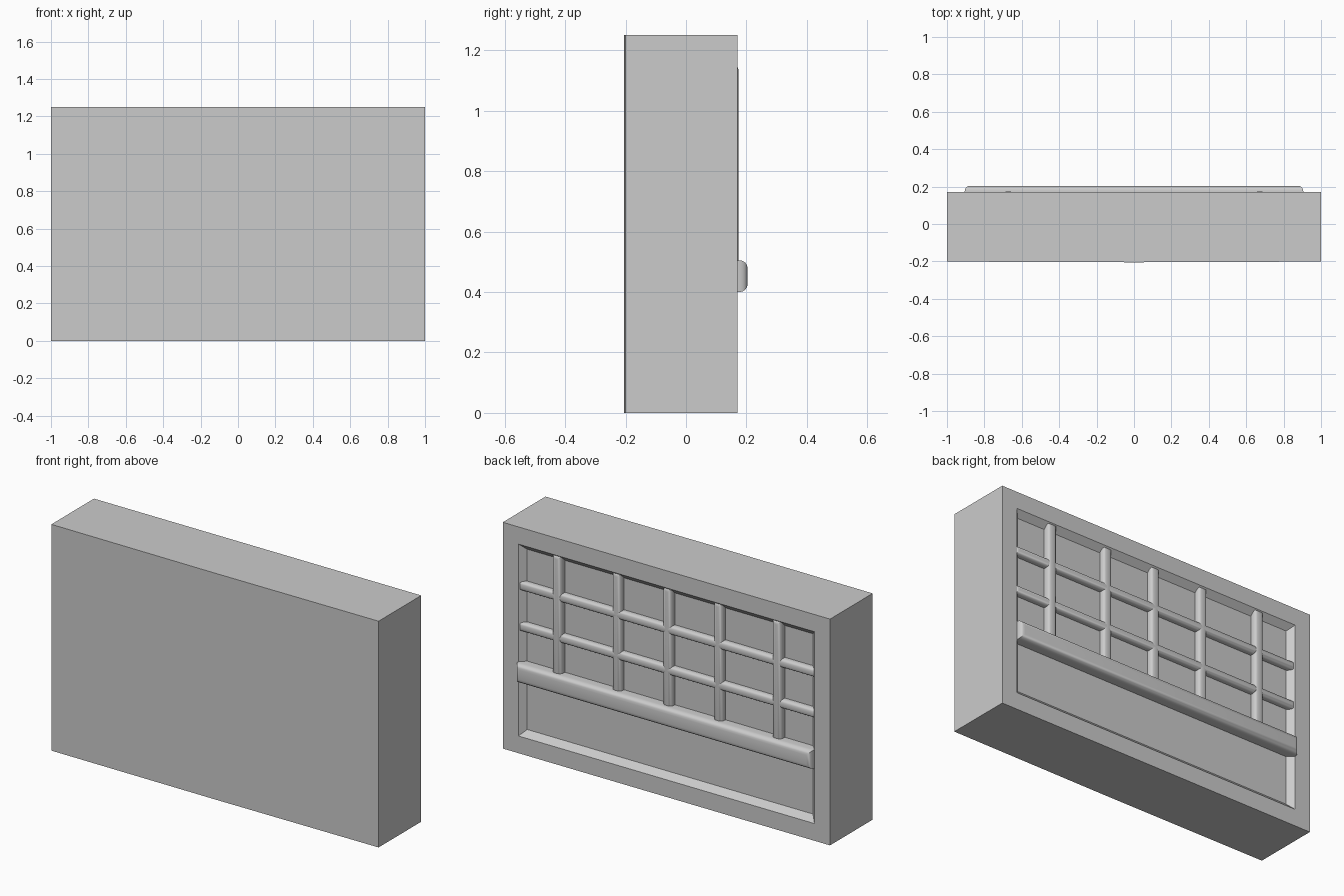
import bpy, bmesh

if "Cube" in bpy.data.objects:
    bpy.data.objects.remove(bpy.data.objects["Cube"])

# A solid case with a shallow chamfered recess in the back,
# crossed by a raised rail and a grille of half-round bars


def add_object(name, bm):
    bmesh.ops.recalc_face_normals(bm, faces=bm.faces)
    mesh = bpy.data.meshes.new(name)
    bm.to_mesh(mesh)
    bm.free()
    ob = bpy.data.objects.new(name, mesh)
    bpy.context.collection.objects.link(ob)
    return ob


def rounded_bar(name, x0, x1, y0, y1, z0, z1, radius):
    bm = bmesh.new()
    bmesh.ops.create_cube(bm, size=1)
    for v in bm.verts:
        v.co.x = x1 if v.co.x > 0 else x0
        v.co.y = y1 if v.co.y > 0 else y0
        v.co.z = z1 if v.co.z > 0 else z0
    # round only the edges around the exposed face
    edges = [e for e in bm.edges if all(v.co.y > y1 - 1e-4 for v in e.verts)]
    bmesh.ops.bevel(bm, geom=edges, offset=radius, segments=4,
                    profile=0.5, affect='EDGES')
    ob = add_object(name, bm)
    bpy.ops.object.select_all(action='DESELECT')
    ob.select_set(True)
    bpy.context.view_layer.objects.active = ob
    bpy.ops.object.shade_smooth_by_angle()
    return ob


# Case: very slightly bowed front, framed recess in the back
bm = bmesh.new()
outline = [(-1, 0.171), (-1, -0.201), (0, -0.2047), (1, -0.201), (1, 0.171)]
base = bm.faces.new([bm.verts.new((x, y, 0)) for x, y in outline])
top = bmesh.ops.extrude_face_region(bm, geom=[base])["geom"]
bmesh.ops.translate(bm, vec=(0, 0, 1.25),
                    verts=[g for g in top if isinstance(g, bmesh.types.BMVert)])
bmesh.ops.recalc_face_normals(bm, faces=bm.faces)
back = [f for f in bm.faces if f.normal.y > 0.9]
bmesh.ops.inset_individual(bm, faces=back, thickness=0.095,
                           use_even_offset=True)
# chamfered reveal down to the panel
bmesh.ops.inset_individual(bm, faces=back, thickness=0.032,
                           depth=-0.032, use_even_offset=True)
add_object("case", bm)

# Thick cross rail
rounded_bar("cross_rail", -0.905, 0.905, 0.13, 0.204, 0.40, 0.505, 0.027)

# Vertical grille bars
for i, x in enumerate((-0.672, -0.31, 0, 0.31, 0.672)):
    front = 0.174 if abs(x) > 0.5 else 0.17
    rounded_bar(f"vertical_bar_{i + 1}", x - 0.029, x + 0.029,
                0.13, front, 0.48, 1.155, 0.022)

# Horizontal grille bars
for i, z in enumerate((0.697, 0.922)):
    rounded_bar(f"horizontal_bar_{i + 1}", -0.908, 0.908,
                0.13, 0.17, z - 0.025, z + 0.025, 0.02)
